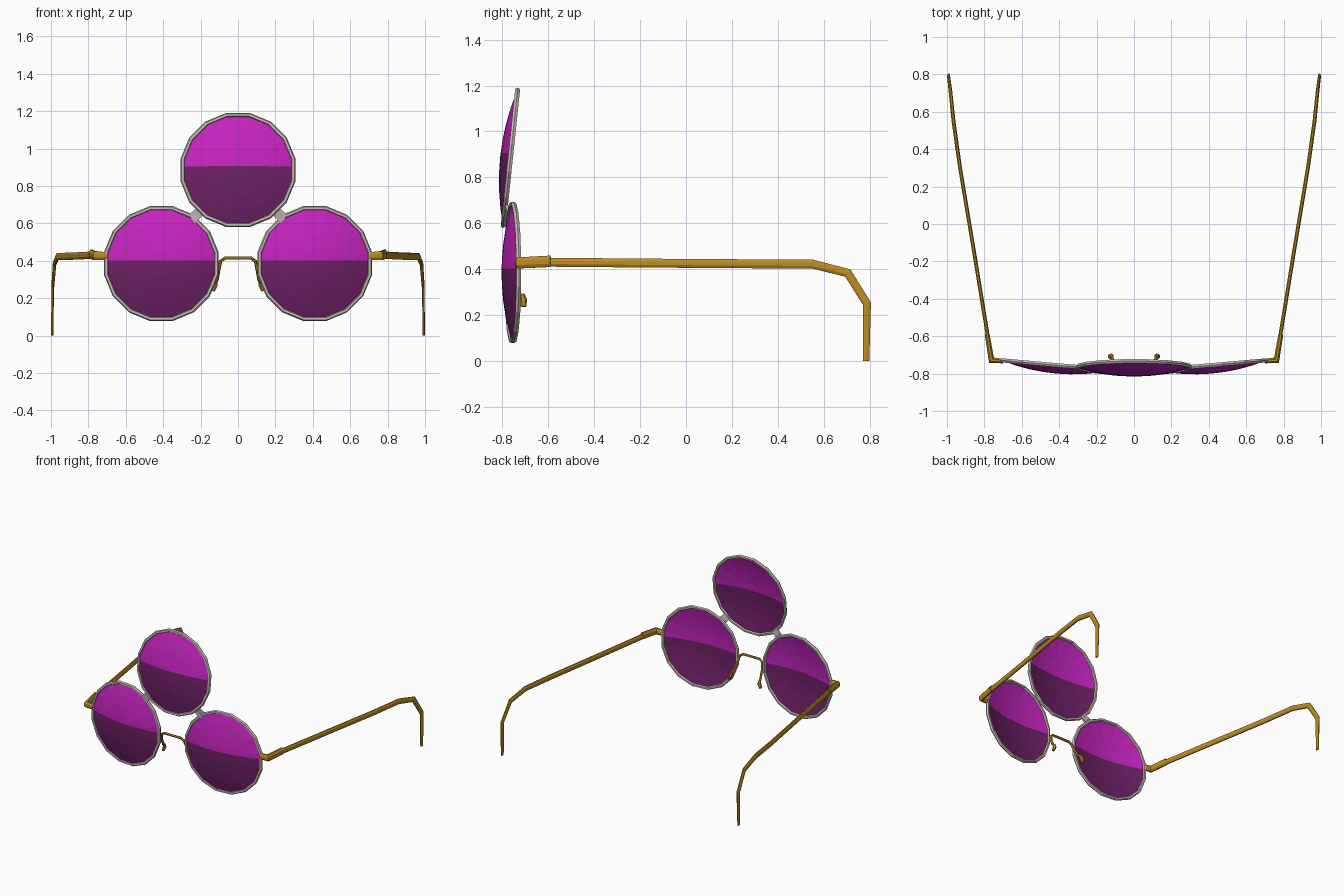
import bpy, bmesh, math
from mathutils import Vector, Matrix

if "Cube" in bpy.data.objects:
    bpy.data.objects.remove(bpy.data.objects["Cube"])


def material(name, rgb):
    m = bpy.data.materials.new(name)
    m.diffuse_color = (*rgb, 1)
    m.use_nodes = True
    m.node_tree.nodes["Principled BSDF"].inputs["Base Color"].default_value = m.diffuse_color
    return m


GOLD = material("gold metal", (0.50, 0.26, 0.016))
SILVER = material("pale rim metal", (0.58, 0.50, 0.48))
BRIGHT = material("bright magenta glass", (0.56, 0.018, 0.52))
DARK = material("dark purple glass", (0.15, 0.014, 0.127))


def make(name, bm, mats):
    bmesh.ops.recalc_face_normals(bm, faces=bm.faces)
    me = bpy.data.meshes.new(name)
    bm.to_mesh(me)
    bm.free()
    for m in mats:
        me.materials.append(m)
    ob = bpy.data.objects.new(name, me)
    bpy.context.collection.objects.link(ob)
    return ob


def sweep(name, path, ref, sizes, mat, sides=8, mirror=1):
    """Oval tube along path; sizes are (half width along ref, half width across)."""
    pts = [Vector((p[0] * mirror, p[1], p[2])) for p in path]
    bm, rings = bmesh.new(), []
    for i, p in enumerate(pts):
        a = (p - pts[i - 1]).normalized() if i else Vector()
        b = (pts[i + 1] - p).normalized() if i < len(pts) - 1 else Vector()
        t = (a + b).normalized()
        u = Vector(ref)
        u = (u - t * u.dot(t)).normalized()
        v = t.cross(u)
        su, sv = sizes[min(i, len(sizes) - 1)]
        ang = [2 * math.pi * (k + 0.5) / sides for k in range(sides)]
        rings.append([bm.verts.new(p + u * su * math.cos(q) + v * sv * math.sin(q)) for q in ang])
    for r, s in zip(rings, rings[1:]):
        for k in range(sides):
            n = (k + 1) % sides
            bm.faces.new((r[k], r[n], s[n], s[k]))
    bm.faces.new(rings[0])
    bm.faces.new(rings[-1])
    return make(name, bm, [mat])


N, R, BULGE = 16, 0.297, 0.042


def lens(name, center, rot):
    # shallow dome bulging to -y, split into bright top and dark bottom
    place = Matrix.Translation(center) @ rot
    bm, prev = bmesh.new(), None
    apex = bm.verts.new((0, -BULGE, 0))
    for f in (0.25, 0.5, 0.75, 1.0):
        ring = []
        for k in range(N):
            a = 2 * math.pi * (k + 0.5) / N
            ring.append(bm.verts.new((R * f * math.cos(a), -BULGE * (1 - f * f), R * f * math.sin(a))))
        for k in range(N):
            n = (k + 1) % N
            if prev:
                bm.faces.new((prev[k], prev[n], ring[n], ring[k]))
            else:
                bm.faces.new((apex, ring[n], ring[k]))
        prev = ring
    split = 0.017
    bmesh.ops.bisect_plane(bm, geom=bm.verts[:] + bm.edges[:] + bm.faces[:],
                           plane_co=(0, 0, split), plane_no=(0, 0, 1))
    for f in bm.faces:
        f.material_index = 0 if f.calc_center_median().z > split else 1
    bm.transform(place)
    ob = make(name + "_lens", bm, [BRIGHT, DARK])
    s = ob.modifiers.new("thickness", 'SOLIDIFY')
    s.thickness, s.offset = 0.006, 0

    # rim: 16-sided ring with a hexagonal section
    bpy.ops.mesh.primitive_torus_add(major_segments=N, minor_segments=6,
                                     major_radius=0.301, minor_radius=0.0125)
    rim = bpy.context.object
    rim.name = name + "_rim"
    rim.data.transform(place @ Matrix.Rotation(math.pi / 2, 4, 'X')
                       @ Matrix.Rotation(math.pi / N, 4, 'Z'))
    rim.data.materials.append(SILVER)
    for p in rim.data.polygons:
        p.use_smooth = False


lens("top", (0, -0.765, 0.885), Matrix.Rotation(math.radians(-6), 4, 'X'))

# bridge wire, running down behind the lenses to the nose pads
half = [(0.07, -0.785, 0.414), (0.093, -0.78, 0.398), (0.103, -0.765, 0.35),
        (0.112, -0.735, 0.30), (0.12, -0.712, 0.28)]
sweep("bridge", [(-x, y, z) for x, y, z in reversed(half)] + half,
      (0, 1, 0.3), [(0.009, 0.009)], GOLD, 6)

for s, side in ((1, "right"), (-1, "left")):
    lens(side, (0.41 * s, -0.755, 0.385), Matrix.Rotation(math.radians(5 * s), 4, 'Z'))
    # strut joining the upper rim to the lower rim
    sweep(side + "_strut", [(0.186, -0.787, 0.668), (0.238, -0.775, 0.612)], (0, 1, 0),
          [(0.009, 0.022)], SILVER, 4, s)
    sweep(side + "_strut_outer", [(0.205, -0.785, 0.68), (0.255, -0.772, 0.635)], (0, 1, 0),
          [(0.009, 0.018)], SILVER, 4, s)
    # nose pad
    sweep(side + "_nose_pad", [(0.116, -0.714, 0.29), (0.121, -0.708, 0.265), (0.132, -0.708, 0.237)],
          (1, 0, 0), [(0.009, 0.011), (0.012, 0.016), (0.009, 0.012)], GOLD, 6, s)
    # hinge elbow
    sweep(side + "_hinge", [(0.70, -0.733, 0.425), (0.762, -0.728, 0.427), (0.785, -0.59, 0.434)],
          (0, 0, 1), [(0.022, 0.013), (0.026, 0.02), (0.027, 0.014)], GOLD, 8, s)
    # temple arm with hooked ear tip
    sweep(side + "_temple", [(0.78, -0.61, 0.43), (0.855, -0.15, 0.426), (0.93, 0.30, 0.423),
                             (0.965, 0.55, 0.422), (0.981, 0.705, 0.383),
                             (0.991, 0.788, 0.25), (0.993, 0.785, 0.0)],
          (1, 0, 0), [(0.011, 0.021)] * 4 + [(0.01, 0.021), (0.008, 0.02), (0.006, 0.015)],
          GOLD, 8, s)
